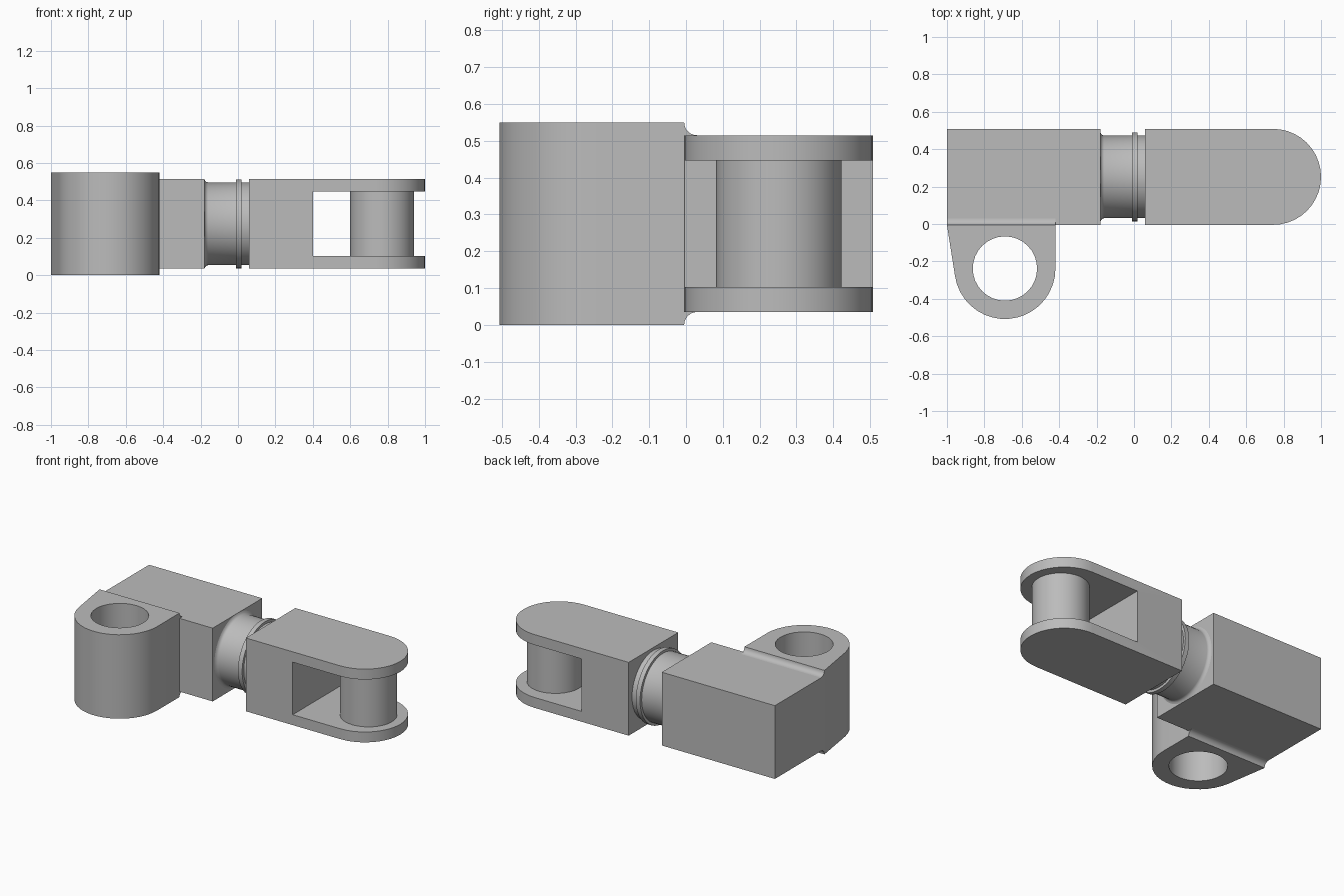
import bpy, bmesh, math
from mathutils import Matrix, Vector

default = bpy.data.objects.get("Cube")
if default:
    bpy.data.objects.remove(default, do_unlink=True)

# One plain grey for the whole linkage
grey = bpy.data.materials.new("machined_grey")
grey.use_nodes = True
grey.diffuse_color = (0.5, 0.5, 0.5, 1)
grey.node_tree.nodes["Principled BSDF"].inputs["Base Color"].default_value = (0.5, 0.5, 0.5, 1)

BOTTOM, TOP = 0.035, 0.515      # block height range
FRONT, BACK = -0.005, 0.508     # block depth range
LUG_TOP = 0.55
MID_Y, MID_Z = 0.252, 0.275


def finish(name, bm, smooth=True):
    bmesh.ops.recalc_face_normals(bm, faces=bm.faces)
    mesh = bpy.data.meshes.new(name)
    bm.to_mesh(mesh)
    bm.free()
    mesh.materials.append(grey)
    obj = bpy.data.objects.new(name, mesh)
    bpy.context.collection.objects.link(obj)
    if smooth:
        shade(obj)
    return obj


def shade(obj):
    bpy.ops.object.select_all(action='DESELECT')
    obj.select_set(True)
    bpy.context.view_layer.objects.active = obj
    bpy.ops.object.shade_smooth_by_angle(angle=math.radians(30))


def prism(name, points, direction, smooth=True):
    """Extrude a closed outline of 3D points along a direction."""
    bm = bmesh.new()
    face = bm.faces.new([bm.verts.new(p) for p in points])
    new = bmesh.ops.extrude_face_region(bm, geom=[face])["geom"]
    bmesh.ops.translate(bm, vec=Vector(direction),
                        verts=[v for v in new if isinstance(v, bmesh.types.BMVert)])
    return finish(name, bm, smooth)


def box(name, low, high):
    x0, y0, z0 = low
    x1, y1, z1 = high
    return prism(name, [(x0, y0, z0), (x1, y0, z0), (x1, y1, z0), (x0, y1, z0)],
                 (0, 0, z1 - z0), False)


def cylinder(name, x, y, z0, z1, radius):
    return prism(name, [(px, py, z0) for px, py in arc(x, y, radius, 0, 360, 32)[:-1]],
                 (0, 0, z1 - z0))


def arc(cx, cy, radius, start, end, steps):
    angles = [math.radians(start + (end - start) * i / steps) for i in range(steps + 1)]
    return [(cx + radius * math.cos(a), cy + radius * math.sin(a)) for a in angles]


def cut(obj, cutter):
    """Subtract the cutter from the object and discard it."""
    mod = obj.modifiers.new("cut", 'BOOLEAN')
    mod.operation = 'DIFFERENCE'
    mod.solver = 'EXACT'
    mod.object = cutter
    bpy.context.view_layer.objects.active = obj
    bpy.ops.object.modifier_apply(modifier=mod.name)
    bpy.data.objects.remove(cutter, do_unlink=True)
    shade(obj)


# Rear block
box("rear_block", (-1, FRONT, BOTTOM), (-0.18, BACK, TOP))

# Side lug: rounded outline with one tapering flank, then the bore
lug_x, lug_y, lug_r = -0.69, -0.238, 0.27
outline = arc(lug_x, lug_y, lug_r, 189, 360, 18) + [(-0.42, FRONT), (-1, FRONT)]
lug = prism("side_lug", [(x, y, 0) for x, y in outline], (0, 0, LUG_TOP))
cut(lug, cylinder("bore_cutter", lug_x, lug_y, -0.1, LUG_TOP + 0.1, 0.172))

# Concave fillets joining the lug to the block, above and below
step = LUG_TOP - TOP
curve = arc(FRONT + step, LUG_TOP, step, 180, 270, 6) + [(FRONT, TOP)]
for name, flip in (("upper_fillet", False), ("lower_fillet", True)):
    prism(name, [(-1, y, LUG_TOP - z if flip else z) for y, z in curve], (0.58, 0, 0))

# Swivel neck turned around the x axis, with flared root and raised collar
profile = [(-0.18, 0), (-0.18, 0.24), (-0.176, 0.231), (-0.169, 0.224), (-0.16, 0.221),
           (-0.01, 0.221), (-0.01, 0.238), (0.02, 0.238), (0.02, 0.221), (0.06, 0.221), (0.06, 0)]
bm = bmesh.new()
verts = [bm.verts.new((x, MID_Y, MID_Z + r)) for x, r in profile]
edges = [bm.edges.new(pair) for pair in zip(verts, verts[1:])]
bmesh.ops.spin(bm, geom=verts + edges, cent=(0, MID_Y, MID_Z), axis=(1, 0, 0),
               angle=math.tau, steps=48, use_merge=True)
bmesh.ops.remove_doubles(bm, verts=bm.verts, dist=0.0001)
finish("swivel_neck", bm)

# Fork with rounded end and open slot
end_r = (BACK - FRONT) / 2
outline = [(0.06, BACK), (0.06, FRONT)] + arc(1 - end_r, MID_Y, end_r, -90, 90, 20)
fork = prism("fork", [(x, y, BOTTOM) for x, y in outline], (0, 0, TOP - BOTTOM))
cut(fork, box("slot_cutter", (0.4, -0.2, 0.103), (1.2, 0.7, 0.447)))

# Pin between the fork arms
cylinder("fork_pin", 0.77, MID_Y, 0.103, 0.447, 0.17)
